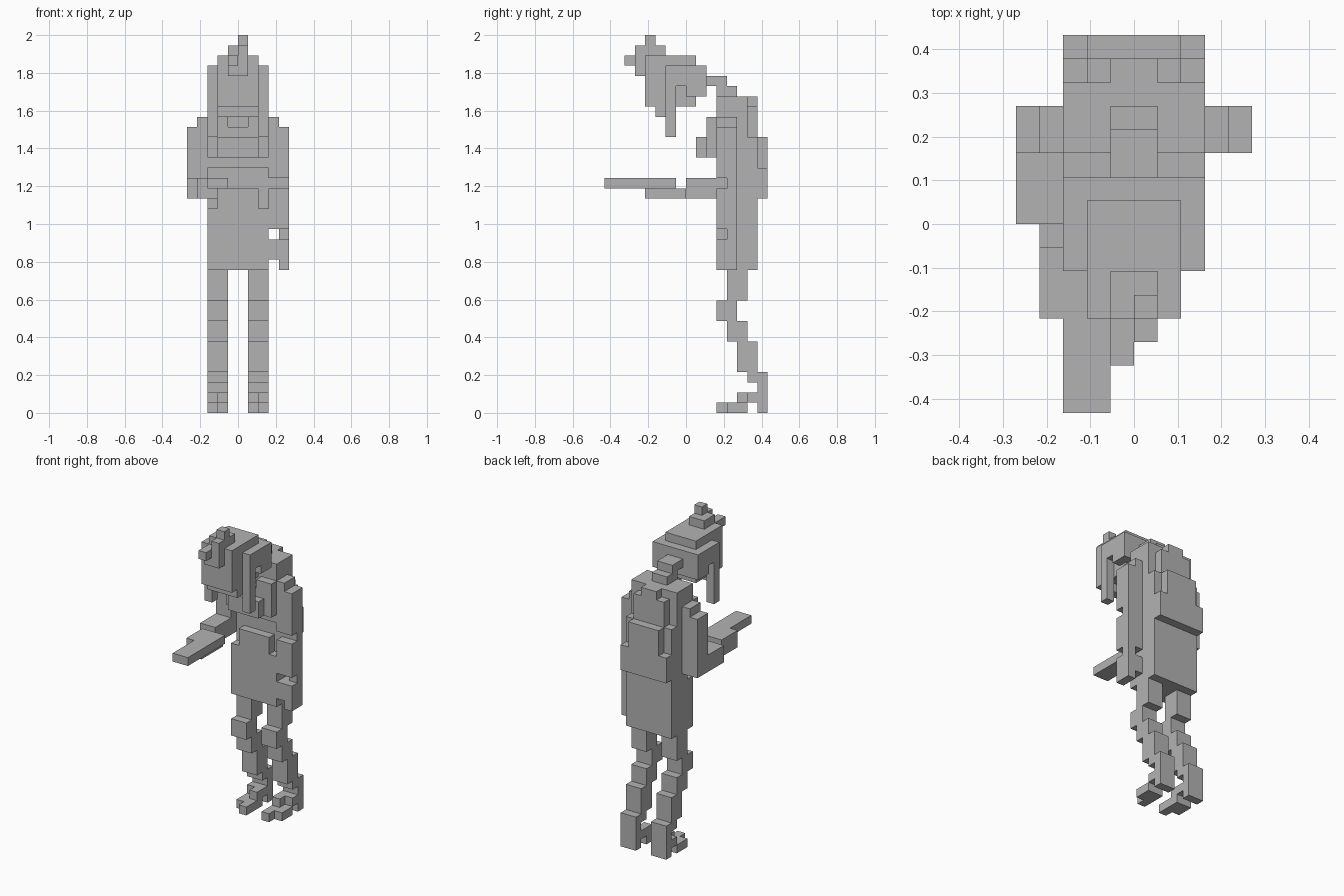
import bpy
import bmesh
from mathutils import Matrix, Vector

# Remove the default object only
default = bpy.data.objects.get("Cube")
if default:
    bpy.data.objects.remove(default, do_unlink=True)

UNIT = 2 / 37  # edge of one block

grey = bpy.data.materials.new("plain_grey")
grey.use_nodes = True
grey.diffuse_color = (0.45, 0.45, 0.45, 1)
shader = grey.node_tree.nodes["Principled BSDF"]
shader.inputs["Base Color"].default_value = grey.diffuse_color
shader.inputs["Roughness"].default_value = 0.9


def block(name, x, y, z):
    """Add a box given its extents in block units."""
    spans = (x, y, z)
    size = Vector([(b - a) * UNIT for a, b in spans])
    middle = Vector([(a + b) / 2 * UNIT for a, b in spans])
    bm = bmesh.new()
    bmesh.ops.create_cube(bm, size=1, matrix=Matrix.Translation(middle) @ Matrix.Diagonal(size).to_4x4())
    mesh = bpy.data.meshes.new(name)
    bm.to_mesh(mesh)
    bm.free()
    mesh.materials.append(grey)
    obj = bpy.data.objects.new(name, mesh)
    bpy.context.collection.objects.link(obj)
    return obj


def pair(name, x, y, z):
    """Add a box on the left and its mirror on the right."""
    block("left_" + name, x, y, z)
    block("right_" + name, (-x[1], -x[0]), y, z)


def centred(name, half, y, z):
    """Add a box centred across the body."""
    block(name, (-half, half), y, z)


# Legs, stepping backwards to a raised heel
pair("thigh", x=(1, 3), y=(4, 6), z=(11, 14))
pair("knee", x=(1, 3), y=(3, 5), z=(9, 11))
pair("upper_shin", x=(1, 3), y=(4, 6), z=(7, 9))
pair("lower_shin", x=(1, 3), y=(5, 7), z=(4, 7))
pair("ankle", x=(1, 3), y=(6, 8), z=(3, 4))
pair("heel", x=(1, 3), y=(7, 8), z=(0, 3))
pair("instep_inner", x=(1, 2), y=(5, 7), z=(1, 2))
pair("instep_outer", x=(2, 3), y=(6, 7), z=(1, 2))
pair("sole", x=(1, 3), y=(4, 6), z=(0, 1))
pair("toe", x=(1, 2), y=(3, 4), z=(0, 1))

# Torso with a recessed waist and layered chest
centred("lower_coat", half=3, y=(3, 7), z=(14, 20))
centred("waist", half=3, y=(4, 7), z=(20, 24))
centred("coat_front", half=2, y=(3, 4), z=(20, 22))
centred("ribcage", half=3, y=(3, 7), z=(24, 27))
centred("shoulders", half=3, y=(3, 6), z=(27, 31))
centred("upper_spine", half=1, y=(6, 7), z=(27, 31))
pair("shoulder_blade", x=(1, 2), y=(6, 7), z=(27, 30))
centred("chest", half=3, y=(2, 3), z=(25, 28))
pair("collar", x=(1, 3), y=(2, 3), z=(28, 29))
centred("chest_front", half=2, y=(1, 2), z=(25, 27))
centred("back_lower", half=3, y=(7, 8), z=(21, 24))
centred("back_upper", half=2, y=(7, 8), z=(24, 27))

# Bent neck
centred("neck_base", half=1, y=(3, 5), z=(31, 32))
centred("neck", half=1, y=(2, 4), z=(32, 33))

# Upper arms
pair("inner_arm", x=(3, 4), y=(3, 5), z=(23, 29))
pair("outer_arm", x=(4, 5), y=(3, 5), z=(23, 28))

# Left arm hanging down, notched at elbow and wrist
block("left_elbow", x=(3, 5), y=(4, 5), z=(22, 23))
block("left_forearm", x=(3, 5), y=(3, 5), z=(18, 22))
block("left_wrist", x=(4, 5), y=(4, 5), z=(17, 18))
block("left_palm", x=(3, 4), y=(3, 5), z=(15, 17))
block("left_fingers", x=(4, 5), y=(3, 5), z=(14, 17))

# Right arm reaching forward
block("right_forearm", x=(-5, -3), y=(0, 5), z=(21, 23))
block("right_wrist", x=(-4, -2), y=(-4, 0), z=(21, 22))
block("right_palm", x=(-4, -1), y=(-4, -1), z=(22, 23))
block("right_fingers", x=(-3, -1), y=(-8, -4), z=(22, 23))

# Head hanging forward
centred("head", half=2, y=(-4, 1), z=(30, 35))
centred("chin", half=2, y=(-3, -2), z=(29, 30))
centred("head_back", half=3, y=(1, 2), z=(31, 34))

# Hair down the sides of the head
pair("hair_band", x=(2, 3), y=(-2, 1), z=(33, 34))
pair("hair_strand", x=(2, 3), y=(-2, -1), z=(27, 33))
pair("hair_middle", x=(2, 3), y=(-1, 0), z=(32, 33))
pair("hair_rear", x=(2, 3), y=(0, 1), z=(31, 33))

# Tuft on the forehead
centred("tuft_base", half=1, y=(-4, -2), z=(35, 36))
block("tuft_tip", x=(0, 1), y=(-4, -3), z=(36, 37))
block("tuft_lock", x=(0, 1), y=(-5, -4), z=(33, 36))
block("tuft_curl", x=(-1, 0), y=(-6, -4), z=(34, 35))
block("tuft_curl_root", x=(-1, 0), y=(-5, -4), z=(33, 34))
